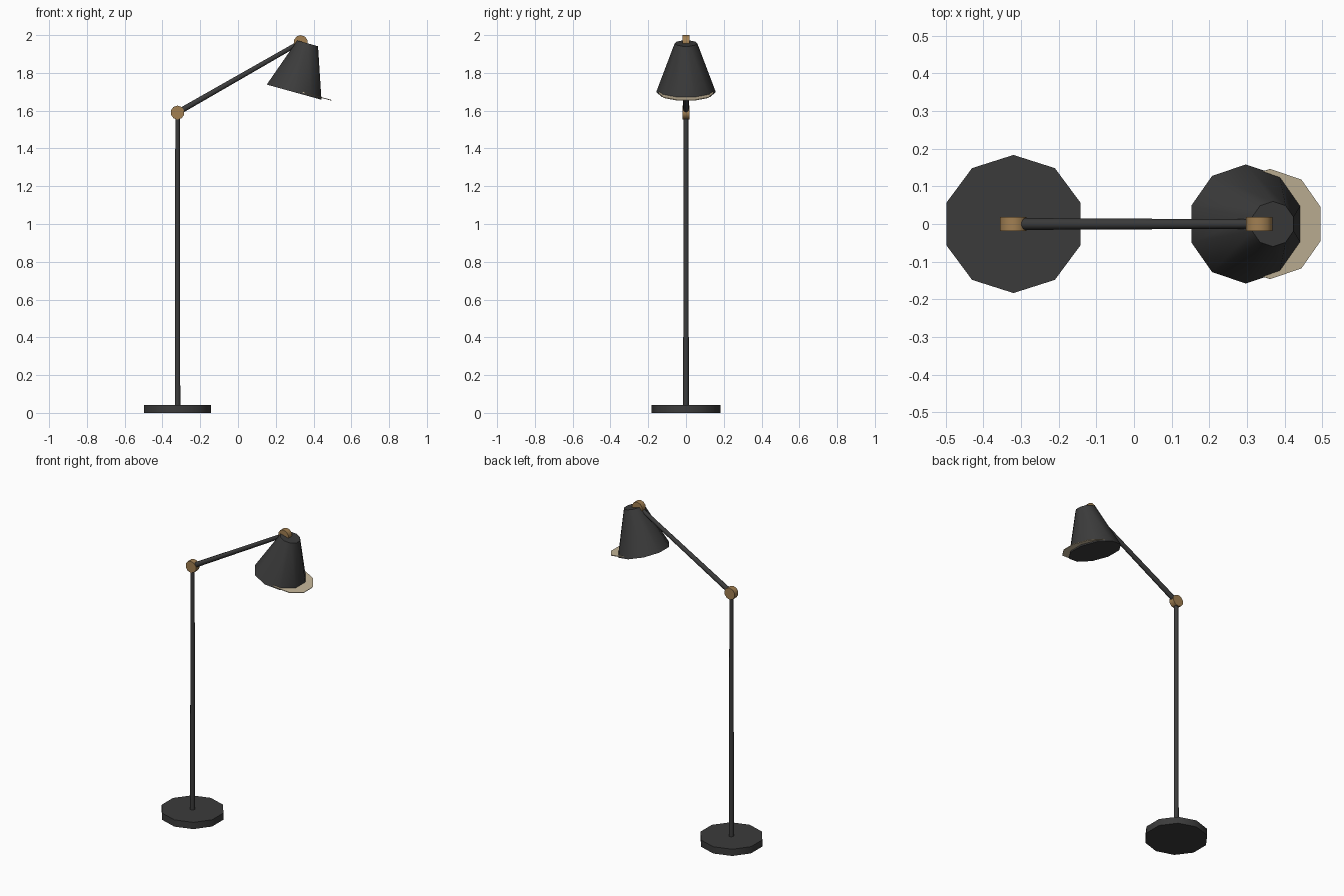
import bpy
import bmesh
import math
from mathutils import Vector

cube = bpy.data.objects.get("Cube")
if cube:
    bpy.data.objects.remove(cube, do_unlink=True)


def material(name, rgb):
    mat = bpy.data.materials.new(name)
    mat.use_nodes = True
    color = (*rgb, 1.0)
    mat.diffuse_color = color
    mat.node_tree.nodes["Principled BSDF"].inputs["Base Color"].default_value = color
    return mat


charcoal = material("charcoal metal", (0.044, 0.044, 0.044))
brass = material("brass", (0.36, 0.215, 0.085))
cream = material("warm cream", (0.56, 0.47, 0.32))


def tapered(name, start, end, r_start, r_end, mat, sides=10):
    """Capped cone or cylinder running from start to end."""
    start, end = Vector(start), Vector(end)
    axis = end - start
    bm = bmesh.new()
    bmesh.ops.create_cone(bm, cap_ends=True, segments=sides,
                          radius1=r_start, radius2=r_end, depth=axis.length)
    mesh = bpy.data.meshes.new(name)
    bm.to_mesh(mesh)
    bm.free()
    mesh.materials.append(mat)
    # Rounded sides, crisp cap edges
    mesh.shade_smooth()
    mesh.set_sharp_from_angle(angle=math.radians(42))
    obj = bpy.data.objects.new(name, mesh)
    obj.location = (start + end) / 2
    obj.rotation_mode = 'QUATERNION'
    obj.rotation_quaternion = Vector((0, 0, 1)).rotation_difference(axis)
    bpy.context.collection.objects.link(obj)
    return obj


elbow = Vector((-0.32, 0, 1.59))
head = Vector((0.332, 0, 1.963))

# Foot and upright
base = tapered("base", (elbow.x, 0, 0), (elbow.x, 0, 0.043), 0.187, 0.187, charcoal)
base.scale.y = 0.98
tapered("post", (elbow.x, 0, 0.03), elbow, 0.0152, 0.0125, charcoal)

# Angled arm
tapered("arm", elbow, head, 0.0158, 0.0125, charcoal)

# Brass pivots, lying across the arm
half_width = Vector((0, 0.018, 0))
for name, pivot in (("elbow_joint", elbow), ("head_joint", head)):
    tapered(name, pivot - half_width, pivot + half_width, 0.037, 0.037, brass)

# Tilted lamp shade, closed underneath
tilt = math.radians(15.5)
up = Vector((math.sin(tilt), 0, math.cos(tilt)))
mouth = Vector((0.297, 0, 1.698))
tapered("shade", mouth, mouth + up * 0.268, 0.158, 0.06, charcoal)

# Thin diffuser disc sitting off centre in the shade mouth
disc = Vector((0.361, 0, 1.692))
tapered("diffuser", disc - up * 0.002, disc + up * 0.002, 0.146, 0.146, cream)
